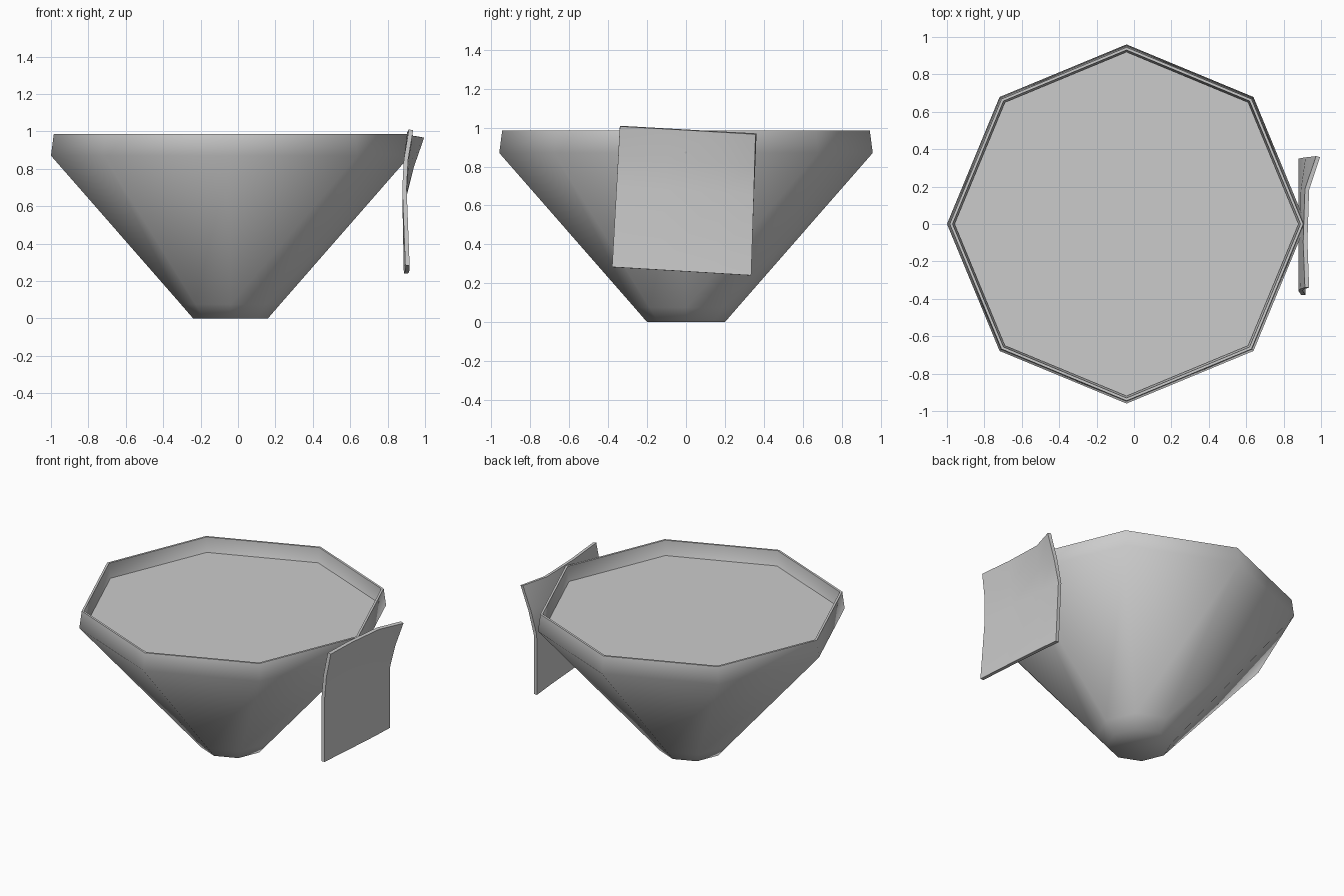
import bpy, bmesh, math

if "Cube" in bpy.data.objects:
    bpy.data.objects.remove(bpy.data.objects["Cube"])

CX, SIDES = -0.04, 8


def make_object(name, bm, angle=60):
    bmesh.ops.recalc_face_normals(bm, faces=bm.faces[:])
    mesh = bpy.data.meshes.new(name)
    bm.to_mesh(mesh)
    bm.free()
    ob = bpy.data.objects.new(name, mesh)
    bpy.context.collection.objects.link(ob)
    bpy.ops.object.select_all(action='DESELECT')
    ob.select_set(True)
    bpy.context.view_layer.objects.active = ob
    bpy.ops.object.shade_smooth_by_angle(angle=math.radians(angle))
    return ob


def ring(bm, r, z):
    return [bm.verts.new((CX + r * math.cos(math.tau * i / SIDES),
                          r * math.sin(math.tau * i / SIDES), z)) for i in range(SIDES)]


# Octagonal cup: outer wall, rim and inner wall as one turned profile
profile = [(0.20, 0.0), (0.265, 0.075), (0.96, 0.87), (0.945, 0.985),
           (0.93, 0.985), (0.92, 0.86), (0.24, 0.085), (0.18, 0.03)]
bm = bmesh.new()
rings = [ring(bm, r, z) for r, z in profile]
for a, b in zip(rings, rings[1:]):
    for i in range(SIDES):
        j = (i + 1) % SIDES
        bm.faces.new((a[i], a[j], b[j], b[i]))
bm.faces.new(rings[0][::-1])
bm.faces.new(rings[-1])
make_object("cup", bm)

# Liquid surface just below the rim
bm = bmesh.new()
bm.faces.new(ring(bm, 0.92, 0.885))
make_object("liquid", bm)

# Thin tilted tag with its upper back corner curled outwards
us = [0, 0.35, 0.75, 1]
vs = [0, 0.57, 0.78, 1]
depth = [[0.906, 0.906, 0.904, 0.898],
         [0.890, 0.890, 0.890, 0.890],
         [0.898, 0.898, 0.903, 0.928],
         [0.925, 0.916, 0.925, 0.984]]
bm = bmesh.new()
grid = []
for v, row in zip(vs, depth):
    line = []
    for u, x in zip(us, row):
        y = -0.38 + 0.715 * u + v * (0.04 - 0.015 * u)
        z = 0.283 - 0.043 * u + v * (0.725 + 0.003 * u)
        line.append(bm.verts.new((x, y, z)))
    grid.append(line)
for r in range(3):
    for c in range(3):
        bm.faces.new((grid[r][c], grid[r][c + 1], grid[r + 1][c + 1], grid[r + 1][c]))
tag = make_object("tag", bm, 40)
mod = tag.modifiers.new("thickness", 'SOLIDIFY')
mod.thickness = 0.023
mod.offset = 0
bpy.ops.object.modifier_apply(modifier=mod.name)
bpy.ops.object.shade_smooth_by_angle(angle=math.radians(40))
